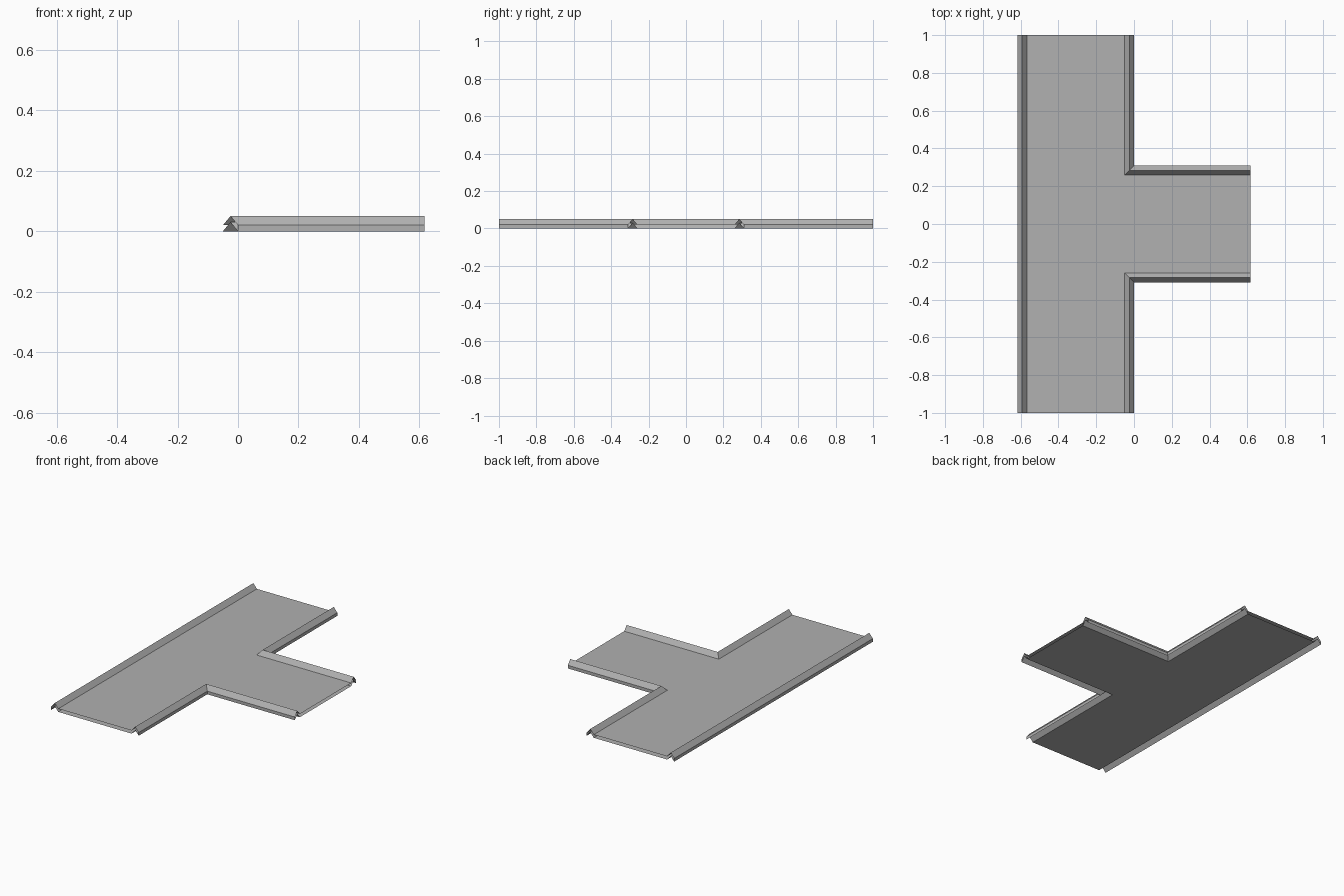
import bpy, bmesh

if "Cube" in bpy.data.objects:
    bpy.data.objects.remove(bpy.data.objects["Cube"])

HALF_L = 1.0      # half length of the main run
HALF_W = 0.309    # half width of each run
EXT = 0.617       # reach in x
RIM = 0.05        # width of the folded rim
T = 0.02          # gap between lower and upper skin
PEAK = 0.03       # height of the fold

# Rim cross-section: (distance inward from the outer edge, height)
PROFILE = [(RIM, 0), (RIM / 2, PEAK), (0, 0),
           (0, T), (RIM / 2, T + PEAK), (RIM, T)]

# Darker grey sheet
SHEET = bpy.data.materials.new("dark_grey_sheet")
SHEET.diffuse_color = (0.44, 0.44, 0.44, 1)
SHEET.use_nodes = True
SHEET.node_tree.nodes["Principled BSDF"].inputs["Base Color"].default_value = SHEET.diffuse_color


def finish(name, bm):
    mesh = bpy.data.meshes.new(name)
    bm.to_mesh(mesh)
    bm.free()
    mesh.materials.append(SHEET)
    obj = bpy.data.objects.new(name, mesh)
    bpy.context.collection.objects.link(obj)
    return obj


def rim(name, path):
    """Sweep the open-ended profile along path(d), the outline offset inward by d."""
    bm = bmesh.new()
    rows = [[bm.verts.new((x, y, z)) for x, y in path(d)] for d, z in PROFILE]
    for a, b in zip(rows, rows[1:]):
        for i in range(len(a) - 1):
            bm.faces.new((a[i], a[i + 1], b[i + 1], b[i]))
    return finish(name, bm)


def deck(name, z, up):
    """T-shaped sheet made of a main run and a branch."""
    x0, x1, w = -EXT + RIM, -RIM, HALF_W - RIM
    bm = bmesh.new()
    main = [(x0, -HALF_L), (x1, -HALF_L), (x1, -w), (x1, w), (x1, HALF_L), (x0, HALF_L)]
    verts = [bm.verts.new((x, y, z)) for x, y in main]
    far = [bm.verts.new((EXT, y, z)) for y in (-w, w)]
    for loop in (verts, [verts[2], far[0], far[1], verts[3]]):
        bm.faces.new(loop if up else loop[::-1])
    return finish(name, bm)


# Upper and lower floor sheets
deck("floor_top", T, True)
deck("floor_underside", 0, False)

# Straight rim along the closed side
rim("long_rim", lambda d: [(-EXT + d, HALF_L), (-EXT + d, -HALF_L)])

# Mitred rims turning into the branch
rim("back_corner_rim", lambda d: [(EXT, HALF_W - d), (-d, HALF_W - d), (-d, HALF_L)])
rim("front_corner_rim", lambda d: [(-d, -HALF_L), (-d, d - HALF_W), (EXT, d - HALF_W)])
